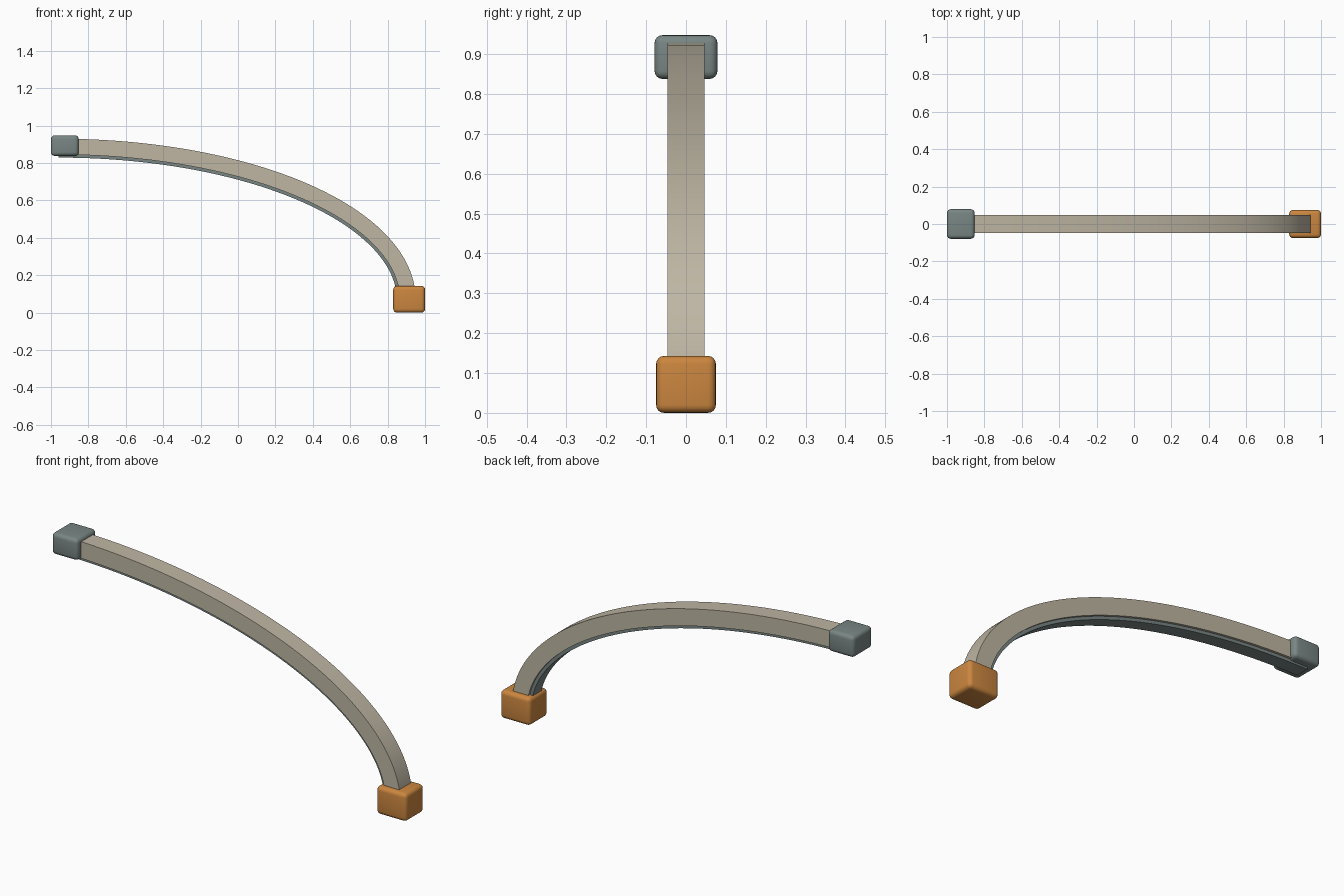
import bpy, bmesh, math

if "Cube" in bpy.data.objects:
    bpy.data.objects.remove(bpy.data.objects["Cube"])


def material(name, rgb):
    m = bpy.data.materials.new(name)
    m.diffuse_color = (*rgb, 1)
    m.use_nodes = True
    m.node_tree.nodes["Principled BSDF"].inputs["Base Color"].default_value = m.diffuse_color
    return m


STONE = material("stone", (0.52, 0.47, 0.37))
SLATE = material("slate", (0.19, 0.24, 0.23))
ORANGE = material("orange", (0.60, 0.24, 0.05))

# Quarter-ellipse centreline shared by the beam and its liner
CX, CZ, A, B = -0.96, 0.07, 1.868, 0.818


def arch(name, inner, outer, half_width, mat, steps=48):
    """Sweep a rectangle along the ellipse; inner/outer are normal offsets."""
    bm = bmesh.new()
    rings = []
    for i in range(steps + 1):
        t = math.pi / 2 * (1 - i / steps)
        nx, nz = B * math.cos(t), A * math.sin(t)
        length = math.hypot(nx, nz)
        ring = []
        for off, y in ((inner, -1), (outer, -1), (outer, 1), (inner, 1)):
            ring.append(bm.verts.new((CX + A * math.cos(t) + off * nx / length,
                                      y * half_width,
                                      CZ + B * math.sin(t) + off * nz / length)))
        rings.append(ring)
    for r, s in zip(rings, rings[1:]):
        for k in range(4):
            bm.faces.new((r[k], r[(k + 1) % 4], s[(k + 1) % 4], s[k]))
    bm.faces.new(rings[0])
    bm.faces.new(rings[-1])
    bmesh.ops.recalc_face_normals(bm, faces=bm.faces)
    me = bpy.data.meshes.new(name)
    bm.to_mesh(me)
    bm.free()
    ob = bpy.data.objects.new(name, me)
    bpy.context.collection.objects.link(ob)
    finish(ob, mat, 40)


def finish(ob, mat, angle):
    ob.data.materials.append(mat)
    bpy.ops.object.select_all(action='DESELECT')
    bpy.context.view_layer.objects.active = ob
    ob.select_set(True)
    bpy.ops.object.shade_smooth_by_angle(angle=math.radians(angle))


def block(name, centre, size, bevel, mat):
    bpy.ops.mesh.primitive_cube_add(size=1, location=centre)
    ob = bpy.context.object
    ob.name = name
    ob.scale = size
    bpy.ops.object.transform_apply(location=False, rotation=False, scale=True)
    mod = ob.modifiers.new("rounding", 'BEVEL')
    mod.width, mod.segments = bevel, 4
    bpy.ops.object.modifier_apply(modifier=mod.name)
    finish(ob, mat, 40)


# Curved beam and the narrower liner under it
arch("arched_beam", -0.043, 0.042, 0.047, STONE)
arch("underside_liner", -0.059, -0.042, 0.035, SLATE)

# Rounded end blocks
block("upper_end_block", (-0.926, 0, 0.893), (0.148, 0.158, 0.11), 0.02, SLATE)
block("foot_block", (0.915, 0, 0.0715), (0.17, 0.15, 0.143), 0.02, ORANGE)
